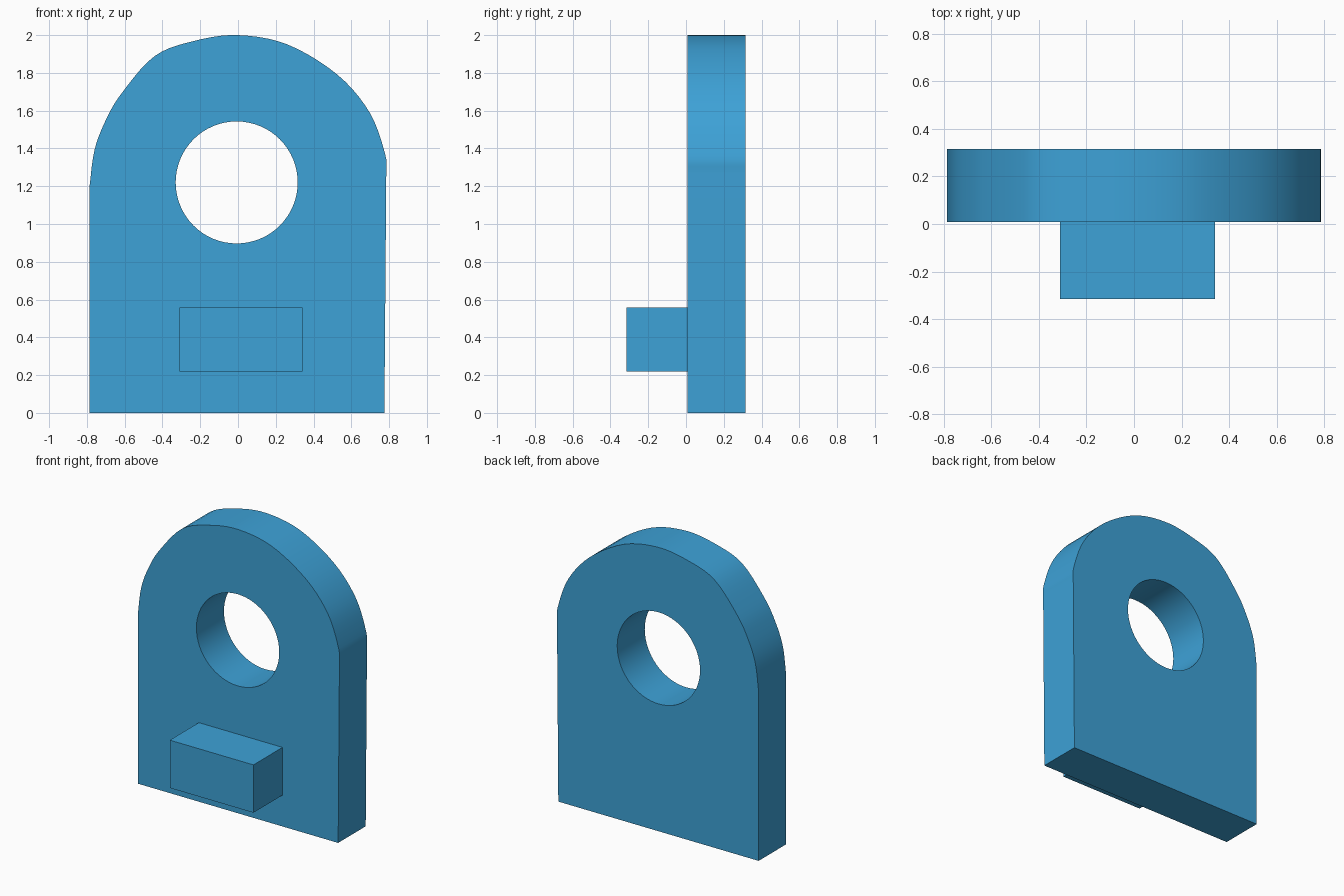
import bpy, bmesh, math
from mathutils import Vector

cube = bpy.data.objects.get("Cube")
if cube:
    bpy.data.objects.remove(cube, do_unlink=True)

FRONT, BACK = 0.008, 0.315

blue = bpy.data.materials.new("steel_blue")
blue.use_nodes = True
colour = (0.047, 0.36, 0.68, 1)
blue.diffuse_color = colour
blue.node_tree.nodes["Principled BSDF"].inputs["Base Color"].default_value = colour


def smooth_path(points, steps=5):
    """Catmull-Rom curve through the points, ends included."""
    pts = [Vector(p) for p in points]
    pts = [2 * pts[0] - pts[1]] + pts + [2 * pts[-1] - pts[-2]]
    path = []
    for a, b, c, d in zip(pts, pts[1:], pts[2:], pts[3:]):
        for i in range(steps):
            t = i / steps
            path.append(0.5 * (2 * b + (c - a) * t + (2 * a - 5 * b + 4 * c - d) * t ** 2
                               + (3 * b - a - 3 * c + d) * t ** 3))
    return path + [pts[-2]]


def finish(bm, name):
    bmesh.ops.recalc_face_normals(bm, faces=bm.faces)
    mesh = bpy.data.meshes.new(name)
    bm.to_mesh(mesh)
    bm.free()
    mesh.materials.append(blue)
    obj = bpy.data.objects.new(name, mesh)
    bpy.context.collection.objects.link(obj)
    bpy.ops.object.select_all(action="DESELECT")
    obj.select_set(True)
    bpy.context.view_layer.objects.active = obj
    bpy.ops.object.shade_smooth_by_angle(angle=math.radians(30))
    return obj


def loop_edges(bm, points):
    verts = [bm.verts.new((x, FRONT, z)) for x, z in points]
    return [bm.edges.new((v, verts[i - 1])) for i, v in enumerate(verts)]


# Arched plate with a round through hole
arch = smooth_path([(0.785, 1.27), (0.779, 1.37), (0.697, 1.59), (0.527, 1.79), (0.263, 1.95),
                    (0, 2), (-0.229, 1.97), (-0.44, 1.89), (-0.614, 1.695), (-0.7, 1.55),
                    (-0.76, 1.39), (-0.787, 1.19)])
outline = [(-0.787, 0), (0.775, 0)] + [(p.x, p.y) for p in arch]
hole = [(-0.007 + 0.323 * math.cos(a), 1.22 + 0.323 * math.sin(a))
        for a in (math.tau * i / 64 for i in range(64))]
bm = bmesh.new()
edges = loop_edges(bm, outline) + loop_edges(bm, hole)
bmesh.ops.triangle_fill(bm, edges=edges, use_beauty=True, normal=(0, -1, 0))
result = bmesh.ops.extrude_face_region(bm, geom=bm.faces[:], use_keep_orig=True)
moved = [v for v in result["geom"] if isinstance(v, bmesh.types.BMVert)]
bmesh.ops.translate(bm, verts=moved, vec=(0, BACK - FRONT, 0))
finish(bm, "arched_plate")

# Rectangular block on the front
bm = bmesh.new()
bmesh.ops.create_cube(bm, size=1)
bmesh.ops.scale(bm, verts=bm.verts, vec=(0.652, FRONT + 0.315, 0.337))
bmesh.ops.translate(bm, verts=bm.verts, vec=(0.015, (FRONT - 0.315) / 2, 0.3885))
finish(bm, "front_block")
